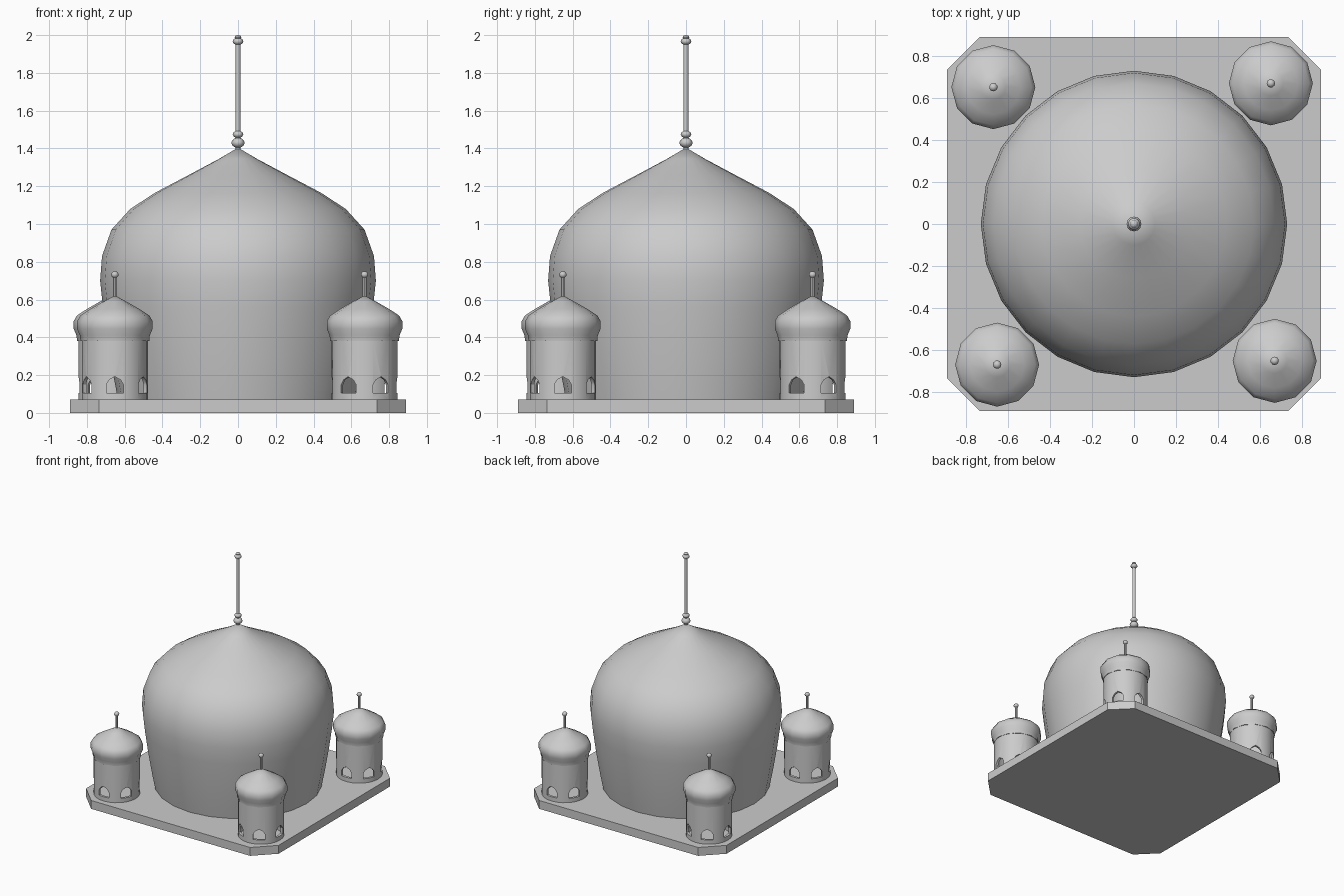
import bpy
import bmesh
import math
from mathutils import Matrix, Vector

cube = bpy.data.objects.get("Cube")
if cube:
    bpy.data.objects.remove(cube, do_unlink=True)

GREY = (0.6, 0.6, 0.6, 1.0)
stone = bpy.data.materials.new("grey_stone")
stone.use_nodes = True
stone.diffuse_color = GREY
stone.node_tree.nodes["Principled BSDF"].inputs["Base Color"].default_value = GREY


def finish(name, bm, smooth=None):
    """Turn a bmesh into a named object, optionally smooth below an angle."""
    bmesh.ops.remove_doubles(bm, verts=bm.verts, dist=1e-5)
    bmesh.ops.recalc_face_normals(bm, faces=bm.faces)
    mesh = bpy.data.meshes.new(name)
    bm.to_mesh(mesh)
    bm.free()
    mesh.materials.append(stone)
    obj = bpy.data.objects.new(name, mesh)
    bpy.context.collection.objects.link(obj)
    if smooth:
        smooth_shade(obj, smooth)
    return obj


def smooth_shade(obj, angle):
    bpy.ops.object.select_all(action='DESELECT')
    obj.select_set(True)
    bpy.context.view_layer.objects.active = obj
    bpy.ops.object.shade_smooth_by_angle(angle=math.radians(angle))


def lathe(name, profile, sides, smooth=40):
    """Spin (radius, height) points around the z axis."""
    bm = bmesh.new()
    verts = [bm.verts.new((r, 0, z)) for r, z in profile]
    edges = [bm.edges.new(pair) for pair in zip(verts, verts[1:])]
    bmesh.ops.spin(bm, geom=verts + edges, cent=(0, 0, 0), axis=(0, 0, 1),
                   angle=math.tau, steps=sides, use_merge=True)
    return finish(name, bm, smooth)


def prism(name, outline, depth, matrix=Matrix()):
    """Extrude a flat outline along its local z."""
    bm = bmesh.new()
    face = bm.faces.new([bm.verts.new((x, y, 0)) for x, y in outline])
    new = bmesh.ops.extrude_face_region(bm, geom=[face])["geom"]
    bmesh.ops.translate(bm, vec=(0, 0, depth),
                        verts=[v for v in new if isinstance(v, bmesh.types.BMVert)])
    bm.transform(matrix)
    return finish(name, bm)


def bead(radius, half_height, z, steps=6):
    """Profile of a flattened ball, from its bottom to its top."""
    angles = [math.pi * i / steps for i in range(steps + 1)]
    return [(radius * math.sin(a), z - half_height * math.cos(a)) for a in angles]


# Square platform with cut corners
E, C = 0.89, 0.735
prism("platform", [(C, -E), (E, -C), (E, C), (C, E),
                   (-C, E), (-E, C), (-E, -C), (-C, -E)], 0.07)

# Large onion dome
lathe("main_dome", [(0, 0.07), (0.635, 0.07), (0.66, 0.2), (0.69, 0.38), (0.715, 0.56),
                    (0.73, 0.7), (0.72, 0.83), (0.67, 0.97), (0.57, 1.08),
                    (0.44, 1.165), (0.26, 1.26), (0.1, 1.345), (0, 1.405)], 24)

# Finial: rod and beads
lathe("finial_rod", [(0, 1.38), (0.013, 1.38), (0.013, 1.97), (0, 1.97)], 10)
for name, spec in {"finial_lower_bead": (0.035, 0.027, 1.43),
                   "finial_upper_bead": (0.028, 0.02, 1.475),
                   "finial_top_bead": (0.028, 0.02, 1.967),
                   "finial_tip": (0.018, 0.011, 1.989)}.items():
    lathe(name, bead(*spec), 12)

# Corner tower parts, built around the origin
wall = lathe("tower_wall", [(0.175, 0.07), (0.175, 0.39), (0.155, 0.39),
                            (0.155, 0.07), (0.175, 0.07)], 24)
roof = lathe("tower_roof", [(0, 0.38), (0.182, 0.38), (0.185, 0.41), (0.2, 0.445),
                            (0.2, 0.485), (0.183, 0.515), (0.13, 0.55),
                            (0.06, 0.59), (0, 0.622)], 12)
rod = lathe("tower_rod", [(0, 0.59), (0.01, 0.59), (0.01, 0.73), (0, 0.73)], 8)
ball = lathe("tower_ball", bead(0.02, 0.018, 0.732), 10)

# Arched openings, each cutter passing through both opposite walls
arch = [(-0.045, 0.105), (0.045, 0.105), (0.045, 0.15), (0.03, 0.175),
        (0, 0.192), (-0.03, 0.175), (-0.045, 0.15)]
for i in range(3):
    turn = (Matrix.Rotation(math.pi * i / 3, 4, 'Z') @ Matrix.Translation((0, 0.3, 0))
            @ Matrix.Rotation(math.pi / 2, 4, 'X'))
    cutter = prism("arch_cutter", arch, 0.6, turn)
    cutter.hide_render = True
    cut = wall.modifiers.new("arch", 'BOOLEAN')
    cut.operation = 'DIFFERENCE'
    cut.solver = 'EXACT'
    cut.object = cutter
    bpy.context.view_layer.objects.active = wall
    bpy.ops.object.modifier_apply(modifier=cut.name)
    bpy.data.objects.remove(cutter, do_unlink=True)
smooth_shade(wall, 40)

# Four towers, each a quarter turn from the last
corners = ["front_right", "front_left", "back_left", "back_right"]
for part in (wall, roof, rod, ball):
    base_name = part.name
    for k, corner in enumerate(corners):
        obj = part if k == 0 else part.copy()
        if k:
            bpy.context.collection.objects.link(obj)
        spin = Matrix.Rotation(k * math.pi / 2, 4, 'Z')
        obj.matrix_world = spin @ Matrix.Translation(Vector((-0.652, -0.67, 0)))
        obj.name = f"{corner}_{base_name}"
